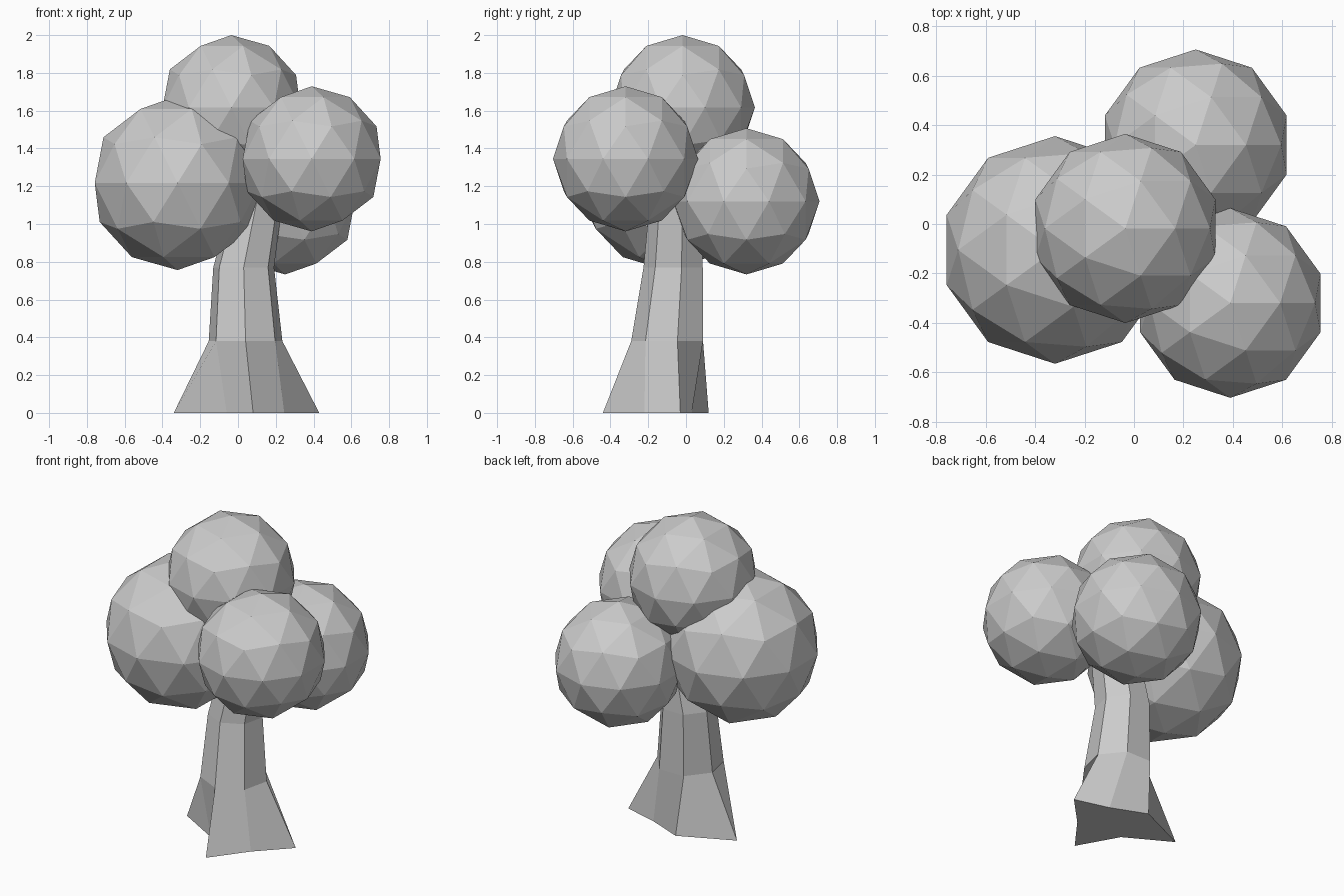
import bpy, bmesh
from math import cos, sin, radians

if "Cube" in bpy.data.objects:
    bpy.data.objects.remove(bpy.data.objects["Cube"])

SIDES = 7


def ring(cx, cy, r):
    angles = [radians(12.9 + 360 / SIDES * i) for i in range(SIDES)]
    return [(cx + r * cos(a), cy + r * sin(a)) for a in angles]


# Trunk: flared root star at the ground, then leaning seven-sided rings
roots = [(.43, -.03), (.21, .03), (-.01, .12), (-.34, -.03),
         (-.06, -.19), (.08, -.44), (.245, -.22)]
levels = [(0, roots),
          (.38, ring(.04, -.09, .20)),
          (.77, ring(.03, -.06, .165)),
          (1.2, ring(.115, -.05, .135))]

bm = bmesh.new()
loops = [[bm.verts.new((x, y, z)) for x, y in pts] for z, pts in levels]
for low, high in zip(loops, loops[1:]):
    for i in range(SIDES):
        j = (i + 1) % SIDES
        bm.faces.new((low[i], low[j], high[j], high[i]))
bm.faces.new(loops[0][::-1])
bm.faces.new(loops[-1])
mesh = bpy.data.meshes.new("trunk")
bm.to_mesh(mesh)
bm.free()
bpy.context.collection.objects.link(bpy.data.objects.new("trunk", mesh))

# Foliage: four low-poly balls
for name, centre, radius in [
        ("foliage_top", (-.035, -.018, 1.617), .383),
        ("foliage_left", (-.32, -.105, 1.217), .461),
        ("foliage_right", (.39, -.32, 1.345), .384),
        ("foliage_back", (.25, .32, 1.12), .387)]:
    bpy.ops.mesh.primitive_ico_sphere_add(subdivisions=2, radius=radius, location=centre)
    bpy.context.object.name = name
